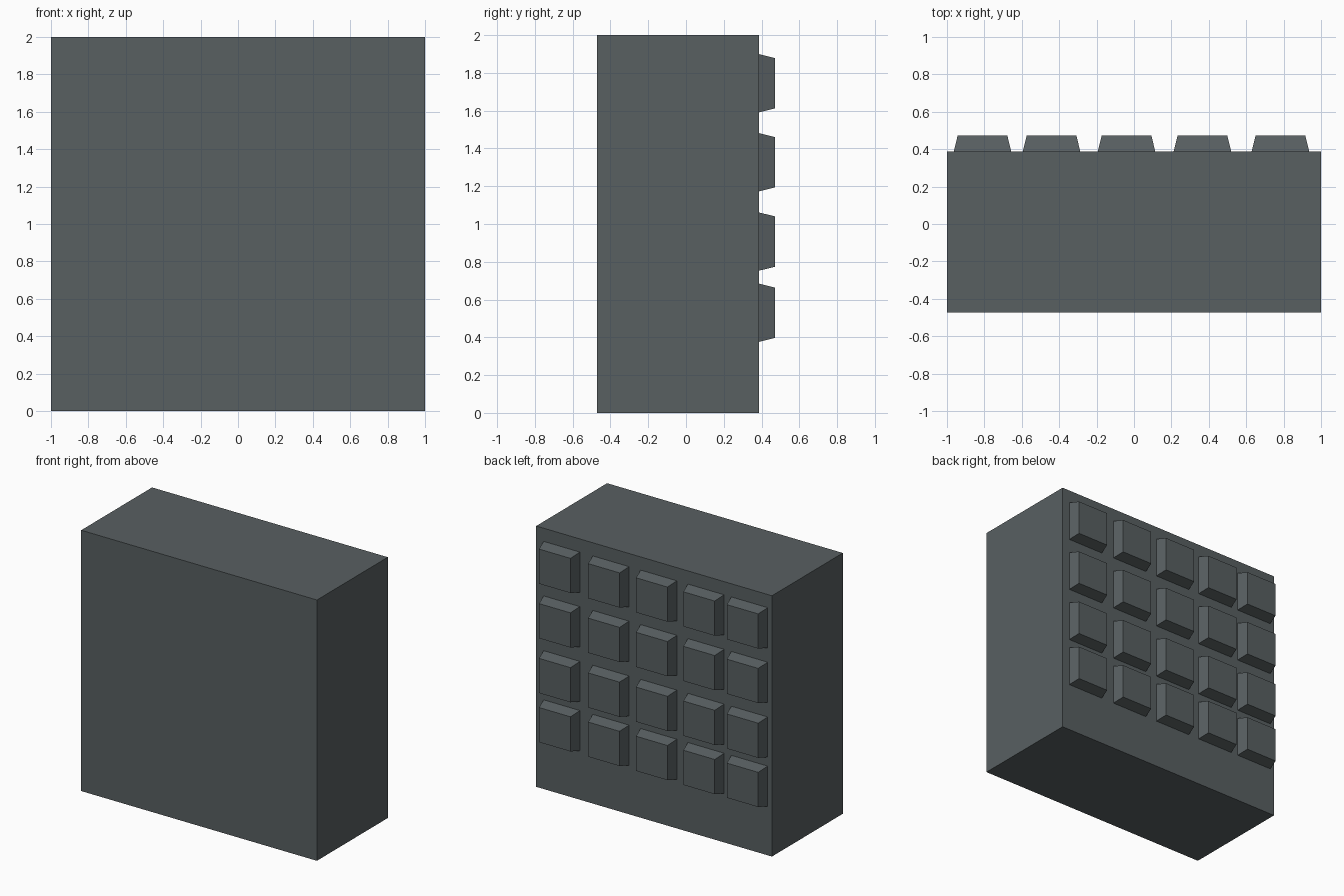
import bpy, bmesh

if "Cube" in bpy.data.objects:
    bpy.data.objects.remove(bpy.data.objects["Cube"])

grey = bpy.data.materials.new("slate grey")
grey.diffuse_color = (0.098, 0.116, 0.121, 1)
grey.use_nodes = True
grey.node_tree.nodes["Principled BSDF"].inputs["Base Color"].default_value = grey.diffuse_color

BACK = 0.387      # rear face of the block
TIP = 0.472       # outer face of the raised panels


def make_object(name, bm):
    bmesh.ops.recalc_face_normals(bm, faces=bm.faces)
    mesh = bpy.data.meshes.new(name)
    bm.to_mesh(mesh)
    bm.free()
    mesh.materials.append(grey)
    obj = bpy.data.objects.new(name, mesh)
    bpy.context.collection.objects.link(obj)


def tapered_box(name, x, z, y0, y1, half_x, half_z, inset=0.0):
    """Box from y0 to y1 whose y1 end is narrowed by inset."""
    bm = bmesh.new()
    bmesh.ops.create_cube(bm, size=2)
    for v in bm.verts:
        outer = v.co.y > 0
        s = inset if outer else 0.0
        v.co = (x + v.co.x * (half_x - s), y1 if outer else y0, z + v.co.z * (half_z - s))
    make_object(name, bm)


# main block
tapered_box("block", 0, 1, -0.472, BACK, 1, 1)

# grid of raised, chamfered panels on the back
for row, z in enumerate((0.53, 0.907, 1.327, 1.745)):
    for col, x in enumerate((-0.81, -0.441, -0.04, 0.366, 0.783)):
        tapered_box(f"raised_panel_{row}_{col}", x, z, BACK, TIP, 0.154, 0.154, 0.021)
